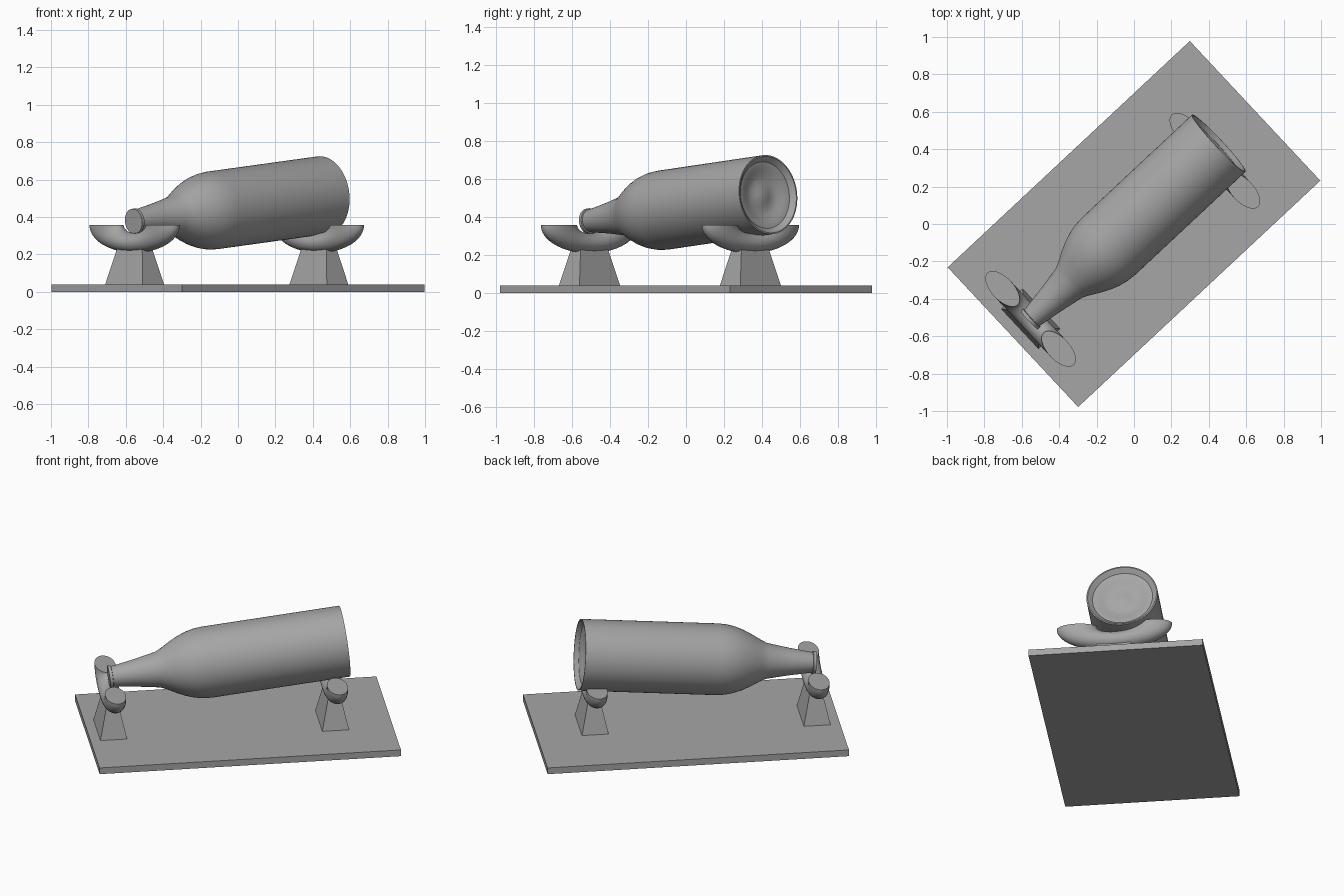
import bpy, bmesh, math
from mathutils import Matrix, Vector

cube = bpy.data.objects.get("Cube")
if cube:
    bpy.data.objects.remove(cube, do_unlink=True)

grey = bpy.data.materials.new("plain grey")
grey.use_nodes = True
COLOUR = (0.38, 0.38, 0.38, 1)
grey.diffuse_color = COLOUR
grey.node_tree.nodes["Principled BSDF"].inputs["Base Color"].default_value = COLOUR

# The whole stand is turned on the ground
TURN = Matrix.Rotation(math.radians(43.06), 4, 'Z')


def finish(bm, name, place, smooth=None):
    bmesh.ops.recalc_face_normals(bm, faces=bm.faces)
    mesh = bpy.data.meshes.new(name)
    bm.to_mesh(mesh)
    bm.free()
    mesh.transform(TURN @ place)
    mesh.materials.append(grey)
    obj = bpy.data.objects.new(name, mesh)
    bpy.context.collection.objects.link(obj)
    if smooth:
        bpy.ops.object.select_all(action='DESELECT')
        obj.select_set(True)
        bpy.context.view_layer.objects.active = obj
        bpy.ops.object.shade_smooth_by_angle(angle=math.radians(smooth))
    return obj


def block(name, size, place, taper=(1, 1)):
    """Box standing on its origin, with its top scaled by taper."""
    bm = bmesh.new()
    bmesh.ops.create_cube(bm, size=1)
    for v in bm.verts:
        v.co.z += 0.5
        if v.co.z > 0.5:
            v.co.x *= taper[0]
            v.co.y *= taper[1]
    bmesh.ops.scale(bm, vec=size, verts=bm.verts)
    return finish(bm, name, place)


def saddle(name, place):
    """Lower half of a ring, flattened, with flat round ends."""
    bm = bmesh.new()
    ring = bmesh.ops.create_circle(bm, cap_ends=False, radius=0.118, segments=32)
    bmesh.ops.translate(bm, vec=(0, 0.22, 0), verts=ring["verts"])
    bmesh.ops.spin(bm, geom=bm.verts[:] + bm.edges[:], cent=(0, 0, 0), axis=(1, 0, 0),
                   angle=-math.pi, steps=32, use_duplicate=False)
    bmesh.ops.holes_fill(bm, edges=[e for e in bm.edges if e.is_boundary], sides=0)
    bmesh.ops.scale(bm, vec=(0.51, 1, 0.44), verts=bm.verts)
    return finish(bm, name, place, 40)


def lathe(name, profile, place, steps=64):
    """Turn (distance, radius) points about the x axis."""
    bm = bmesh.new()
    verts = [bm.verts.new((x, 0, r)) for x, r in profile]
    edges = [bm.edges.new(pair) for pair in zip(verts, verts[1:])]
    bmesh.ops.spin(bm, geom=verts + edges, cent=(0, 0, 0), axis=(1, 0, 0),
                   angle=2 * math.pi, steps=steps, use_duplicate=False)
    bmesh.ops.remove_doubles(bm, verts=bm.verts, dist=0.0002)
    return finish(bm, name, place, 35)


# Base board
block("base_board", (1.772, 1.022, 0.04), Matrix())

# Pedestals and the cradles on top of them
for end, x, y in (("neck", -0.75, 0.007), ("body", 0.547, -0.048)):
    block(end + "_pedestal", (0.157, 0.292, 0.2),
          Matrix.Translation((x, y, 0.04)), (0.44, 0.66))
    saddle(end + "_cradle", Matrix.Translation((x, y, 0.358)))

# Bottle, mouth first, ending in the hollow of its bottom
L = 1.392
bottle = [(0, 0), (0, 0.067), (0.018, 0.067), (0.02, 0.06), (0.16, 0.081),
          (0.29, 0.105), (0.33, 0.124), (0.38, 0.152), (0.43, 0.176), (0.48, 0.194),
          (0.53, 0.205), (0.58, 0.209), (L, 0.209), (L, 0.202),
          (L - 0.025, 0.176), (L - 0.027, 0.16), (L - 0.035, 0.135),
          (L - 0.046, 0.105), (L - 0.05, 0.08), (L - 0.046, 0.05),
          (L - 0.04, 0.025), (L - 0.038, 0)]
lathe("bottle", bottle, Matrix.Translation((-0.759, 0.006, 0.377))
      @ Matrix.Rotation(-math.atan(0.101), 4, 'Y'))
